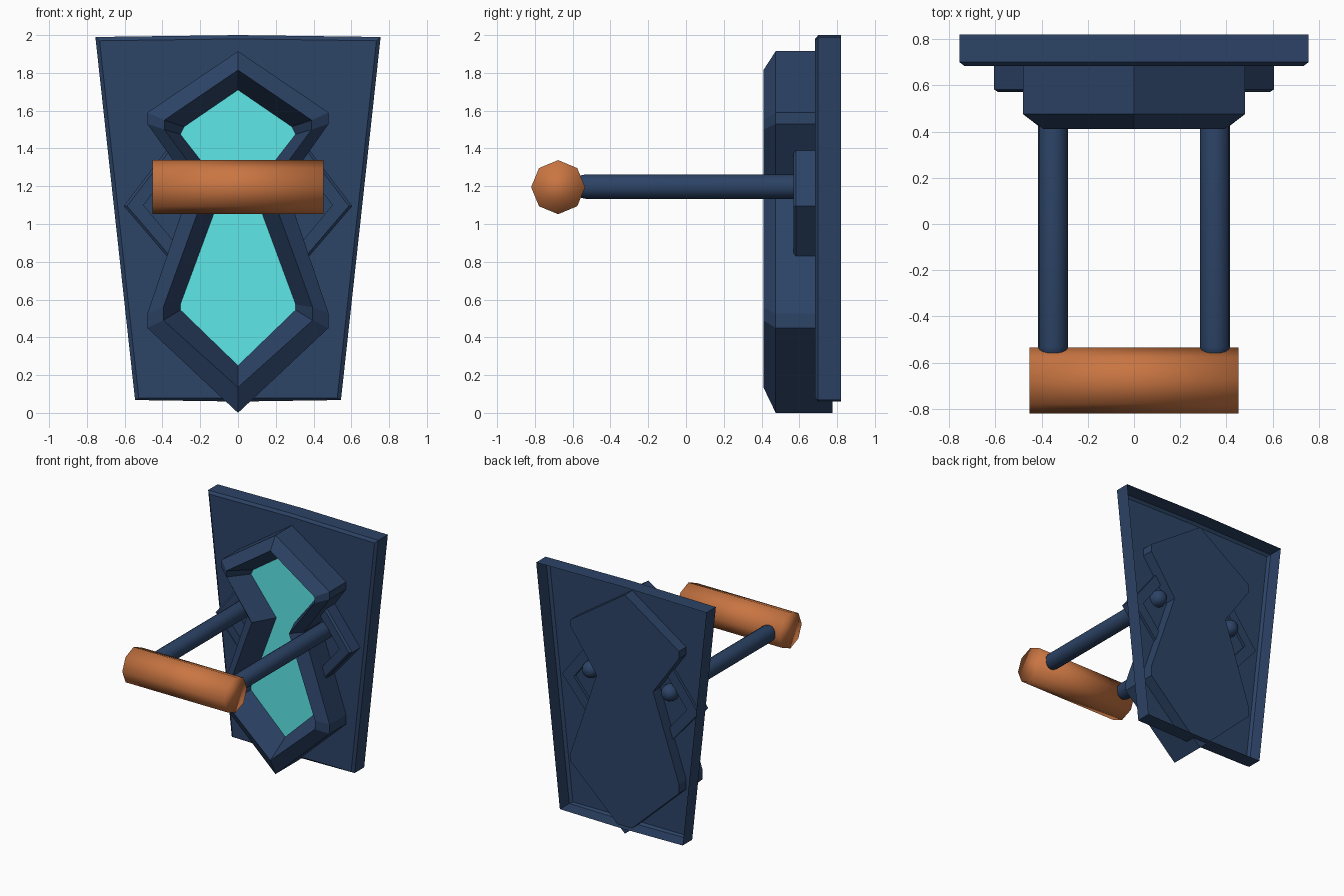
import bpy, bmesh, math

if "Cube" in bpy.data.objects:
    bpy.data.objects.remove(bpy.data.objects["Cube"])


def material(name, rgb):
    m = bpy.data.materials.new(name)
    m.diffuse_color = (*rgb, 1)
    m.use_nodes = True
    m.node_tree.nodes["Principled BSDF"].inputs["Base Color"].default_value = m.diffuse_color
    return m


NAVY = material("navy metal", (0.025, 0.056, 0.132))
CYAN = material("cyan glow", (0.11, 0.80, 0.80))
COPPER = material("copper grip", (0.59, 0.18, 0.055))


def mirrored(half):
    """Close a right-half outline (first and last points may lie on x = 0)."""
    return half + [(-x, z) for x, z in reversed(half) if x > 0]


def finish(bm, name, mats):
    bmesh.ops.recalc_face_normals(bm, faces=bm.faces)
    mesh = bpy.data.meshes.new(name)
    bm.to_mesh(mesh)
    bm.free()
    for m in mats:
        mesh.materials.append(m)
    ob = bpy.data.objects.new(name, mesh)
    bpy.context.collection.objects.link(ob)
    return ob


def loft(name, sections, mats, cap_back=False, cap_front=False, ring=False):
    """Join (y, outline) sections from back to front."""
    bm = bmesh.new()
    loops = [[bm.verts.new((x, y, z)) for x, z in pts] for y, pts in sections]
    n = len(loops[0])
    pairs = list(zip(loops, loops[1:]))
    if ring:
        pairs.append((loops[-1], loops[0]))
    for a, b in pairs:
        for i in range(n):
            j = (i + 1) % n
            bm.faces.new((a[i], a[j], b[j], b[i]))
    if cap_back:
        bm.faces.new(loops[0])
    if cap_front:
        f = bm.faces.new(loops[-1])
        f.material_index = len(mats) - 1
    return finish(bm, name, mats)


# Tapered wall panel: a thin shell open at the back, with a bevelled front
panel = mirrored([(0, 2.0), (0.755, 1.99), (0.545, 0.068), (0, 0.06)])
panel_in = mirrored([(0, 1.98), (0.733, 1.97), (0.525, 0.078), (0, 0.08)])
loft("back_panel", [(0.82, panel), (0.70, panel), (0.683, panel_in)],
     [NAVY], cap_front=True)

# Hourglass frame with sloped rim and a recessed glowing face
outer = mirrored([(0, 1.915), (0.48, 1.59), (0.48, 1.53), (0.25, 1.205),
                  (0.48, 0.525), (0.48, 0.45), (0, 0.0)])
ridge = mirrored([(0, 1.815), (0.39, 1.55), (0.39, 1.50), (0.165, 1.195),
                  (0.395, 0.56), (0.395, 0.49), (0, 0.135)])
glow = mirrored([(0, 1.71), (0.285, 1.515), (0.305, 1.475), (0.08, 1.185),
                 (0.305, 0.575), (0.305, 0.545), (0, 0.25)])
loft("hourglass_frame", [(0.775, outer), (0.475, outer), (0.41, ridge), (0.60, glow)],
     [NAVY, CYAN], cap_back=True, cap_front=True)

# Diamond side brackets and the rods that carry the grip
for side, label in ((-1, "left"), (1, "right")):
    def flip(pts):
        return [(side * x, z) for x, z in pts]
    rim = flip([(0.605, 1.095), (0.33, 1.455), (0.10, 1.20), (0.33, 0.775)])
    rim_in = flip([(0.587, 1.095), (0.33, 1.43), (0.115, 1.20), (0.33, 0.795)])
    hole = flip([(0.50, 1.10), (0.30, 1.36), (0.14, 1.20), (0.30, 0.86)])
    loft(label + "_bracket", [(0.705, rim), (0.582, rim), (0.57, rim_in),
                              (0.57, hole), (0.705, hole)], [NAVY], ring=True)

    # Rod with rounded ends
    bm = bmesh.new()
    r, n, rows = 0.065, 16, []
    arc = [(r * math.cos(a), r * math.sin(a)) for a in (0, 0.4, 0.8, 1.2)]
    profile = [(-0.53 - s, c) for c, s in reversed(arc)] + [(0.705 + s, c) for c, s in arc]
    for y, rad in profile:
        rows.append([bm.verts.new((side * 0.35 + rad * math.cos(2 * math.pi * i / n), y,
                                   1.198 + rad * math.sin(2 * math.pi * i / n)))
                     for i in range(n)])
    for a, b in zip(rows, rows[1:]):
        for i in range(n):
            bm.faces.new((a[i], a[(i + 1) % n], b[(i + 1) % n], b[i]))
    bm.faces.new(rows[0])
    bm.faces.new(rows[-1])
    rod = finish(bm, label + "_rod", [NAVY])
    rod.data.shade_smooth()

# Eight-sided grip bar, smooth all over
bpy.ops.mesh.primitive_cylinder_add(vertices=8, radius=0.143, depth=0.905,
                                    location=(0, -0.677, 1.195),
                                    rotation=(0, math.pi / 2, 0))
grip = bpy.context.object
grip.name = "grip"
grip.data.materials.append(COPPER)
grip.data.shade_smooth()
